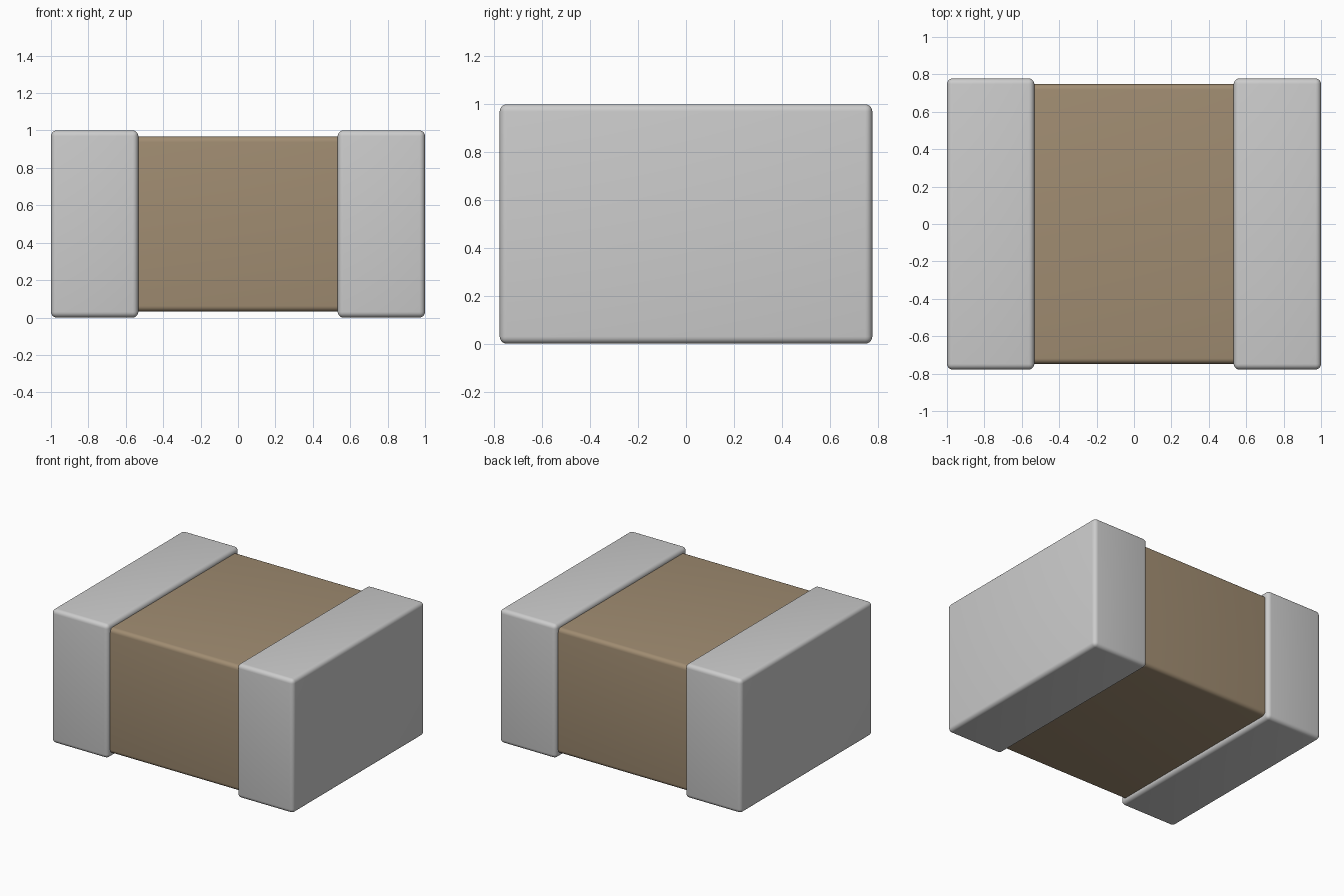
import bpy
import math

cube = bpy.data.objects.get("Cube")
if cube:
    bpy.data.objects.remove(cube, do_unlink=True)


def make_material(name, rgb):
    mat = bpy.data.materials.new(name)
    mat.use_nodes = True
    mat.diffuse_color = (*rgb, 1)
    bsdf = next(n for n in mat.node_tree.nodes if n.type == 'BSDF_PRINCIPLED')
    bsdf.inputs["Base Color"].default_value = (*rgb, 1)
    return mat


def rounded_box(name, size, center, radius, mat):
    """Box with softly rounded edges."""
    bpy.ops.mesh.primitive_cube_add(size=1, location=center)
    ob = bpy.context.object
    ob.name = name
    ob.scale = size
    bpy.ops.object.transform_apply(location=False, rotation=False, scale=True)
    bevel = ob.modifiers.new("Rounded edges", 'BEVEL')
    bevel.width = radius
    bevel.segments = 5
    bpy.ops.object.modifier_apply(modifier=bevel.name)
    bpy.ops.object.shade_smooth_by_angle(angle=math.radians(30))
    ob.data.materials.append(mat)
    return ob


ceramic = make_material("brown ceramic", (0.352, 0.263, 0.166))
metal = make_material("grey metal", (0.604, 0.604, 0.604))

# Ceramic block, running inside both end caps
rounded_box("ceramic_body", (1.94, 1.496, 0.936), (0, 0, 0.5), 0.03, ceramic)

# Metal end caps, slightly larger than the block
cap_length = 0.467
for name, side in (("left_end_cap", 1), ("right_end_cap", -1)):
    rounded_box(name, (cap_length, 1.556, 1.0),
                (side * (1 - cap_length / 2), 0, 0.5), 0.03, metal)
